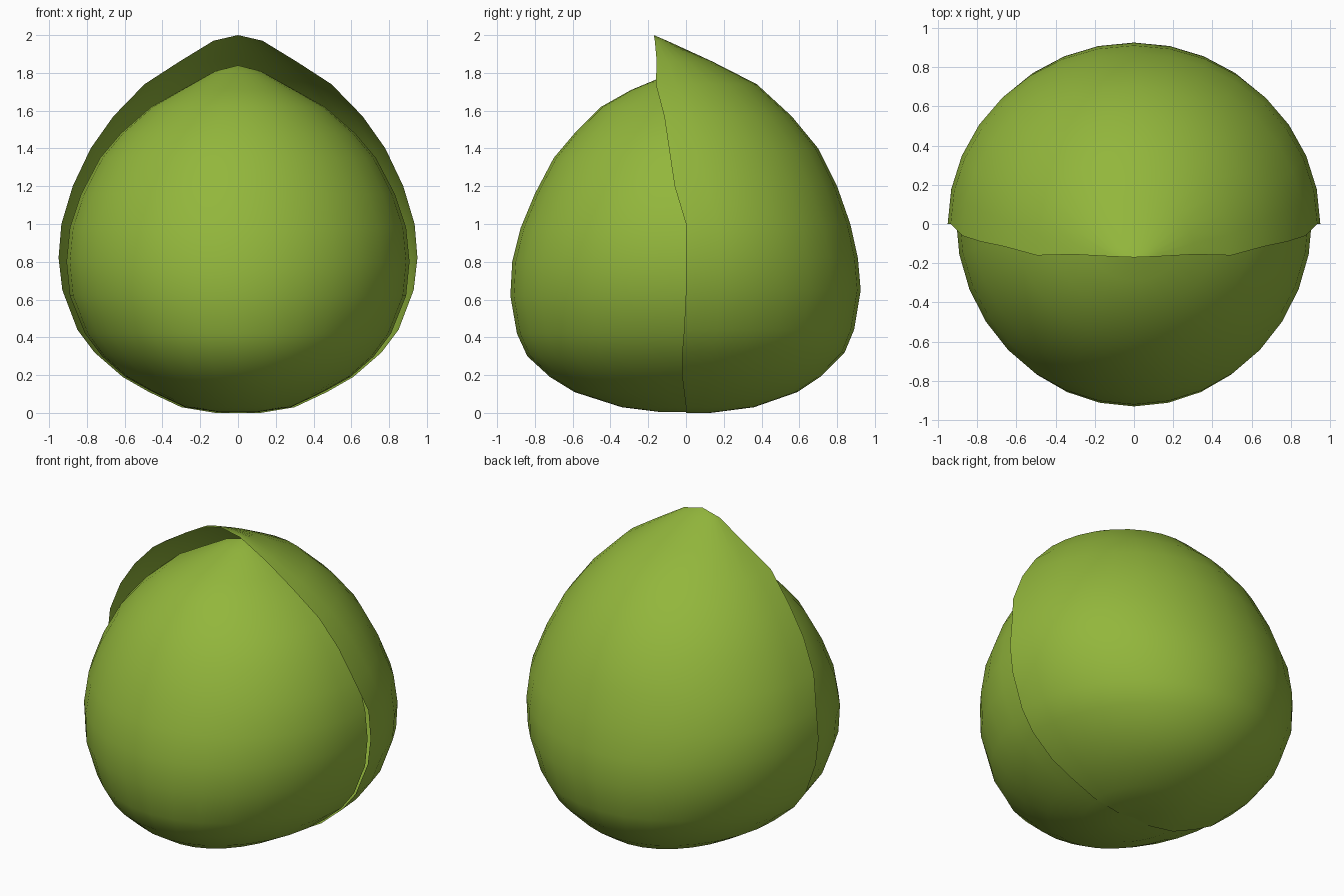
import bpy, math

green = bpy.data.materials.new("bud_green")
green.diffuse_color = (0.29, 0.47, 0.045, 1)


def shell(name, rows, tip, steps=16):
    """Cupped half shell: each row (z, half width, rim y, centre y) is a half ellipse."""
    verts, faces = [(0, 0, 0.012)], []
    for z, w, rim, mid in rows:
        for i in range(steps + 1):
            a = math.pi * i / steps
            verts.append((w * math.cos(a), rim + (mid - rim) * math.sin(a), z))
    verts.append(tip)
    n, last = steps + 1, len(verts) - 1
    for i in range(steps):
        faces.append((0, 1 + i, 2 + i))
        for r in range(len(rows) - 1):
            b = 1 + r * n + i
            faces.append((b, b + n, b + n + 1, b + 1))
        b = 1 + (len(rows) - 1) * n + i
        faces.append((b, last, b + 1))
    mesh = bpy.data.meshes.new(name)
    mesh.from_pydata(verts, [], faces)
    # outward normals: centre line of each shell must face away from the middle
    if mesh.polygons[len(faces) // 2].normal.y * rows[5][3] < 0:
        mesh.flip_normals()
    mesh.shade_smooth()
    mesh.materials.append(green)
    ob = bpy.data.objects.new(name, mesh)
    bpy.context.collection.objects.link(ob)
    return ob


# larger back sepal, leaning forward to a pointed tip
shell("back_sepal", [
    (0.00, 0.12, 0.00, 0.13), (0.03, 0.30, 0.00, 0.36), (0.11, 0.47, -0.01, 0.59),
    (0.19, 0.61, -0.02, 0.71), (0.32, 0.76, -0.02, 0.84), (0.44, 0.85, -0.01, 0.89),
    (0.65, 0.93, 0.00, 0.925), (0.82, 0.95, 0.00, 0.91), (1.00, 0.935, 0.00, 0.87),
    (1.20, 0.875, -0.06, 0.80), (1.40, 0.78, -0.09, 0.70), (1.57, 0.66, -0.115, 0.56),
    (1.74, 0.495, -0.16, 0.375), (1.86, 0.31, -0.155, 0.14), (1.97, 0.13, -0.165, -0.10),
], (0, -0.17, 2.0))

# smaller front sepal, tucked inside the back one
shell("front_sepal", [
    (0.005, 0.11, 0.01, -0.14), (0.03, 0.28, 0.02, -0.34), (0.11, 0.45, 0.03, -0.59),
    (0.19, 0.595, 0.03, -0.72), (0.30, 0.72, 0.03, -0.84), (0.42, 0.81, 0.03, -0.895),
    (0.62, 0.89, 0.03, -0.93), (0.80, 0.908, 0.03, -0.92), (0.98, 0.89, 0.03, -0.875),
    (1.16, 0.83, 0.04, -0.80), (1.35, 0.73, 0.05, -0.70), (1.48, 0.62, 0.05, -0.59),
    (1.62, 0.46, 0.06, -0.45), (1.71, 0.30, 0.06, -0.29), (1.81, 0.12, 0.06, -0.05),
], (0, 0.06, 1.84))
